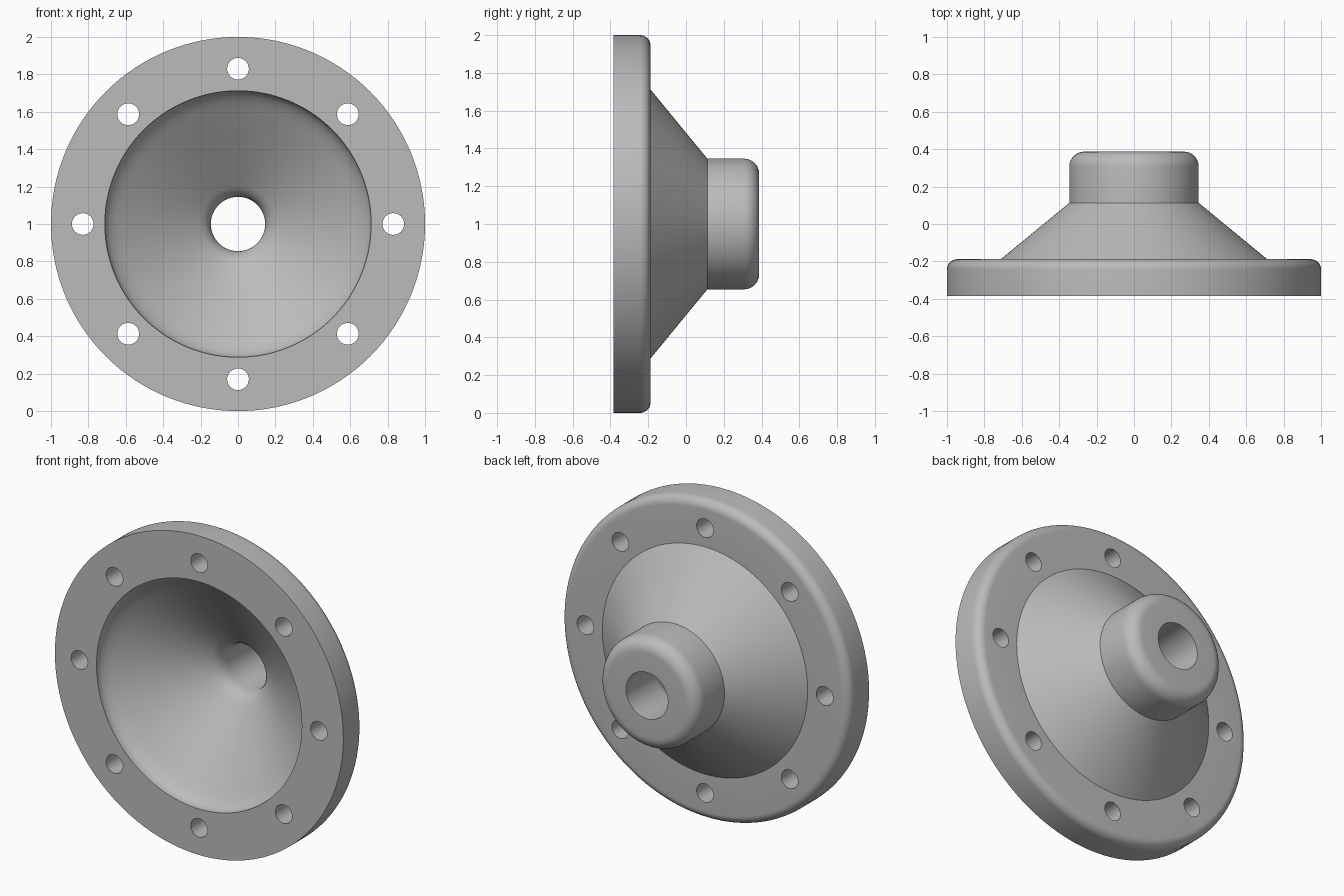
import bpy, bmesh
from math import sin, cos, pi, radians
from mathutils import Matrix, Vector

cube = bpy.data.objects.get("Cube")
if cube:
    bpy.data.objects.remove(cube, do_unlink=True)

CENTRE = Vector((0, 0, 1))
FRONT, FLANGE_BACK, HUB_START, BACK = -0.385, -0.188, 0.113, 0.387

metal = bpy.data.materials.new("plain grey")
metal.use_nodes = True
GREY = (0.5, 0.5, 0.5, 1)
metal.diffuse_color = GREY
metal.node_tree.nodes["Principled BSDF"].inputs["Base Color"].default_value = GREY


def add_object(name, bm):
    mesh = bpy.data.meshes.new(name)
    bmesh.ops.recalc_face_normals(bm, faces=bm.faces)
    bm.to_mesh(mesh)
    bm.free()
    mesh.materials.append(metal)
    obj = bpy.data.objects.new(name, mesh)
    bpy.context.collection.objects.link(obj)
    return obj


def round_corner(r, y, radius, steps=8):
    """Quarter arc from the outer wall onto the back face, as (radius, y)."""
    return [(r - radius + radius * cos(i * pi / 2 / steps),
             y - radius + radius * sin(i * pi / 2 / steps))
            for i in range(steps + 1)]


def lathe(name, profile, segments=128):
    """Turn a closed (radius, y) profile around the y axis."""
    bm = bmesh.new()
    verts = [bm.verts.new((r, y, 1)) for r, y in profile]
    edges = [bm.edges.new((a, b)) for a, b in zip(verts, verts[1:] + verts[:1])]
    bmesh.ops.spin(bm, geom=verts + edges, cent=CENTRE, axis=(0, 1, 0),
                   angle=2 * pi, steps=segments, use_merge=True)
    bmesh.ops.remove_doubles(bm, verts=bm.verts, dist=1e-5)
    return add_object(name, bm)


# Flange, cone and hub outside; bore, flared throat and funnel inside
outside = ([(1, FRONT)] + round_corner(1, FLANGE_BACK, 0.055)
           + [(0.712, FLANGE_BACK), (0.346, HUB_START)]
           + round_corner(0.346, BACK, 0.08))
inside = [(0.145, BACK), (0.145, 0.1), (0.149, 0.075), (0.16, 0.05),
          (0.177, 0.028), (0.2, 0.01), (0.62, -0.268), (0.655, -0.293),
          (0.685, -0.319), (0.704, -0.343), (0.712, -0.365), (0.712, FRONT)]
flange = lathe("flanged_hub", outside + inside)

# Ring of eight bolt holes
bm = bmesh.new()
for i in range(8):
    a = i * pi / 4
    place = (Matrix.Translation((0.83 * cos(a), -0.28, 1 + 0.83 * sin(a)))
             @ Matrix.Rotation(radians(90), 4, "X"))
    bmesh.ops.create_cone(bm, cap_ends=True, segments=32, radius1=0.058,
                          radius2=0.058, depth=0.4, matrix=place)
cutter = add_object("bolt_hole_cutter", bm)

cut = flange.modifiers.new("bolt holes", "BOOLEAN")
cut.operation, cut.solver, cut.object = "DIFFERENCE", "EXACT", cutter
bpy.ops.object.select_all(action="DESELECT")
flange.select_set(True)
bpy.context.view_layer.objects.active = flange
bpy.ops.object.modifier_apply(modifier=cut.name)
bpy.data.objects.remove(cutter, do_unlink=True)

bpy.ops.object.shade_smooth_by_angle(angle=radians(30))
